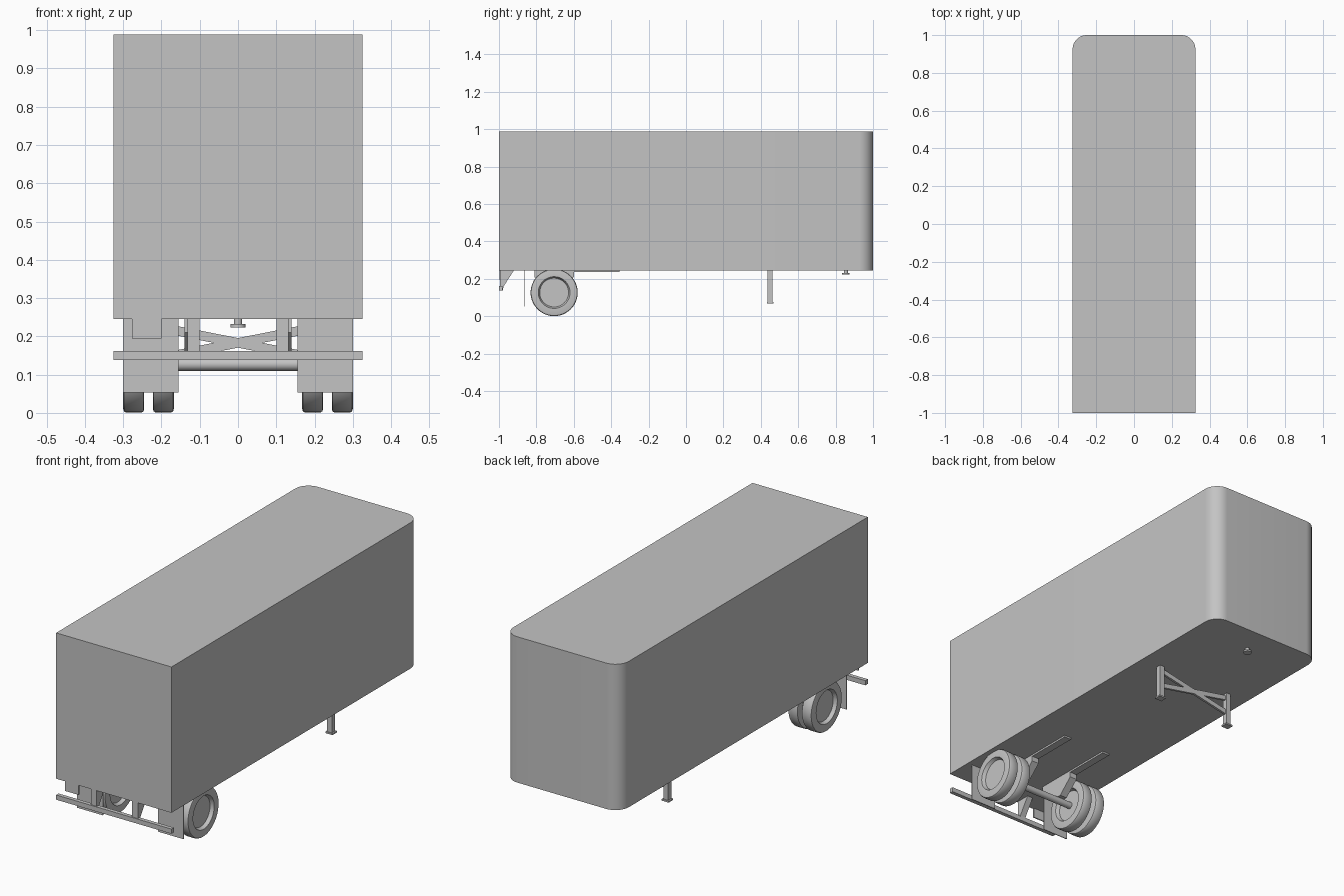
import bpy, bmesh, math
from mathutils import Matrix, Vector

if "Cube" in bpy.data.objects:
    bpy.data.objects.remove(bpy.data.objects["Cube"])

grey = bpy.data.materials.new("plain grey")
grey.diffuse_color = (0.55, 0.55, 0.55, 1)
grey.use_nodes = True
grey.node_tree.nodes["Principled BSDF"].inputs["Base Color"].default_value = grey.diffuse_color


def finish(name, bm, smooth=False):
    bmesh.ops.recalc_face_normals(bm, faces=bm.faces)
    mesh = bpy.data.meshes.new(name)
    bm.to_mesh(mesh)
    bm.free()
    mesh.materials.append(grey)
    ob = bpy.data.objects.new(name, mesh)
    bpy.context.collection.objects.link(ob)
    if smooth:
        bpy.ops.object.select_all(action='DESELECT')
        ob.select_set(True)
        bpy.context.view_layer.objects.active = ob
        bpy.ops.object.shade_smooth_by_angle(angle=math.radians(35))
    return ob


def prism(name, pts, offset, smooth=False):
    """Closed outline of 3D points pushed along offset."""
    bm = bmesh.new()
    face = bm.faces.new([bm.verts.new(p) for p in pts])
    new = bmesh.ops.extrude_face_region(bm, geom=[face], use_keep_orig=True)
    bmesh.ops.translate(bm, vec=Vector(offset),
                        verts=[v for v in new['geom'] if isinstance(v, bmesh.types.BMVert)])
    return finish(name, bm, smooth)


def box(name, x0, x1, y0, y1, z0, z1):
    return prism(name, [(x0, y0, z0), (x1, y0, z0), (x1, y1, z0), (x0, y1, z0)], (0, 0, z1 - z0))


def lathe(name, profile, centre, axis, segs=40):
    """Spin (radius, along) points about the x or z axis; radius 0 ends close it."""
    bm = bmesh.new()
    vs = [bm.verts.new((r, 0, a)) for r, a in profile]
    es = [bm.edges.new(p) for p in zip(vs, vs[1:])]
    bmesh.ops.spin(bm, geom=vs + es, cent=(0, 0, 0), axis=(0, 0, 1),
                   angle=math.tau, steps=segs, use_merge=False)
    bmesh.ops.remove_doubles(bm, verts=bm.verts, dist=1e-5)
    if axis == 'x':
        bm.transform(Matrix.Rotation(math.pi / 2, 4, 'Y'))
    bm.transform(Matrix.Translation(centre))
    return finish(name, bm, True)


# Cargo box with two rounded corners at the nose
R, W = 0.075, 0.325
outline = [(-W, -1, 0.245), (W, -1, 0.245)]
for cx, start in ((W - R, 0), (-W + R, 90)):
    for i in range(13):
        a = math.radians(start + 90 * i / 12)
        outline.append((cx + R * math.cos(a), 1 - R + R * math.sin(a), 0.245))
prism("cargo_box", outline, (0, 0, 0.743), True)

# Kingpin under the nose
lathe("kingpin", [(0, 0.245), (0.011, 0.245), (0.011, 0.232), (0.02, 0.232),
                  (0.02, 0.223), (0, 0.223)], (0, 0.855, 0), 'z', 24)

# Axle and rear bumper bar
AY, AZ = -0.705, 0.127
lathe("axle", [(0, -0.28), (0.017, -0.28), (0.017, 0.28), (0, 0.28)], (0, AY, AZ), 'x', 24)
box("bumper_bar", -W, W, -1, -0.98, 0.138, 0.162)
box("rear_plate", -0.277, -0.2, -0.998, -0.992, 0.195, 0.246)

for s, side in ((-1, "left"), (1, "right")):
    # Twin tyres with dished wheel faces
    for cx, label in ((0.195, "inner"), (0.2725, "outer")):
        h, r = 0.0275, 0.126
        prof = [(0, -h + 0.018), (0.077, -h + 0.018), (0.085, -h), (0.116, -h),
                (0.123, -h + 0.002), (r, -h + 0.007)]
        prof += [(q, -a) for q, a in reversed(prof)]
        lathe(f"{side}_{label}_wheel", prof, (s * cx, AY, AZ), 'x', 48)

    # Mud flap
    box(f"{side}_mud_flap", s * 0.155, s * 0.3, -0.867, -0.863, 0.053, 0.246)

    # Tapered bumper bracket
    prism(f"{side}_bumper_bracket",
          [(s * 0.1, y, z) for y, z in ((-0.98, 0.138), (-0.98, 0.246), (-0.92, 0.246), (-0.975, 0.16))],
          (s * 0.032, 0, 0))
    box(f"{side}_bracket_back", s * 0.1, s * 0.132, -0.995, -0.98, 0.16, 0.246)

    # Frame rail and suspension hanger down to the axle
    box(f"{side}_frame_rail", s * 0.1, s * 0.14, -0.81, -0.355, 0.236, 0.246)
    prism(f"{side}_suspension_hanger",
          [(s * 0.1, y, z) for y, z in ((-0.81, 0.246), (-0.6, 0.246), (-0.6, 0.21),
                                        (-0.675, 0.14), (-0.735, 0.14), (-0.81, 0.21))],
          (s * 0.04, 0, 0))

    # Landing leg with foot
    box(f"{side}_landing_leg", s * 0.197, s * 0.223, 0.437, 0.463, 0.075, 0.246)
    box(f"{side}_landing_foot", s * 0.19, s * 0.23, 0.432, 0.468, 0.068, 0.076)

    # Diagonal brace between the legs
    prism(f"{side}_landing_brace",
          [(-s * 0.2, 0.444, 0.21), (-s * 0.2, 0.444, 0.235),
           (s * 0.2, 0.444, 0.156), (s * 0.2, 0.444, 0.131)], (0, 0.012, 0))
